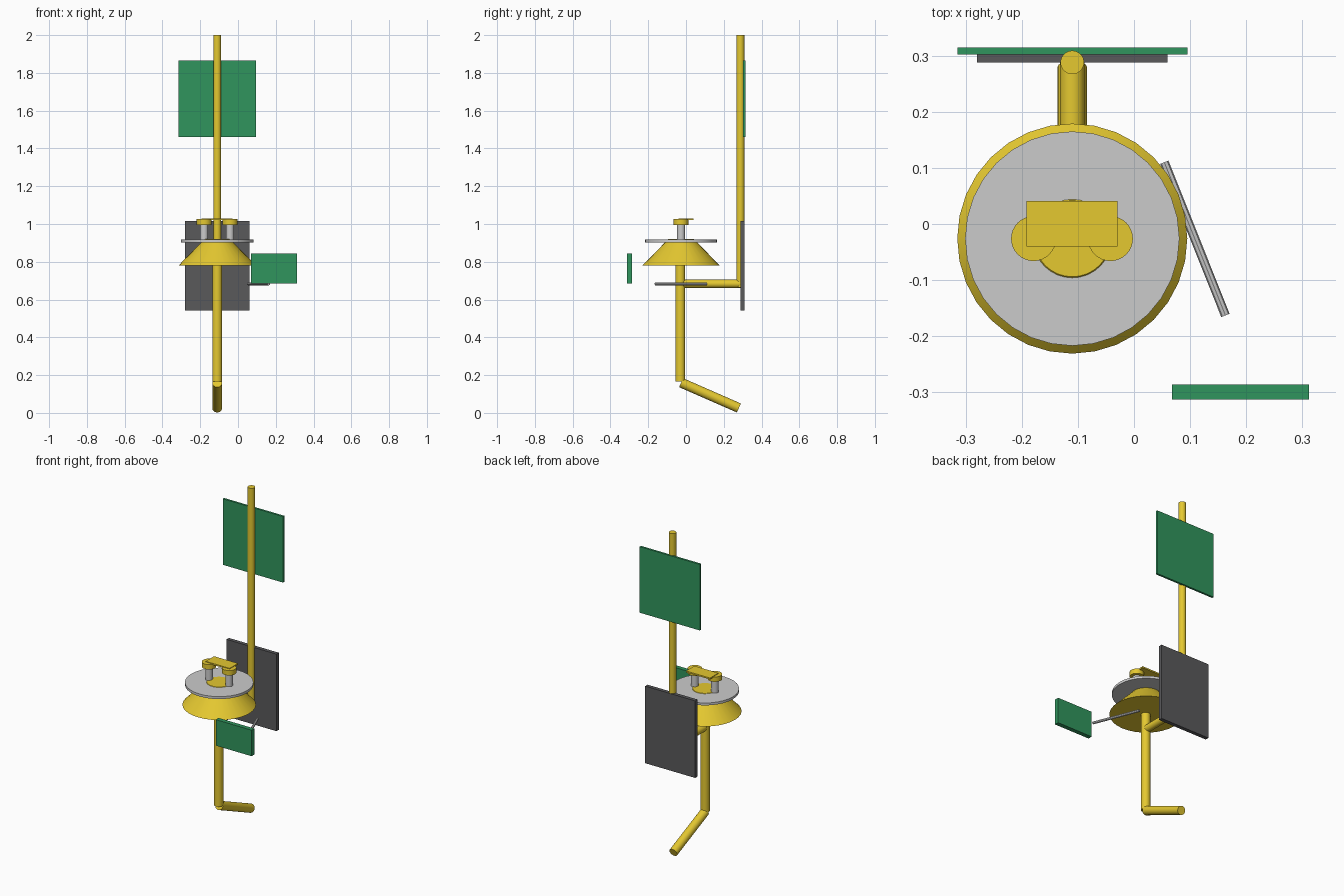
import bpy
from mathutils import Vector

if "Cube" in bpy.data.objects:
    bpy.data.objects.remove(bpy.data.objects["Cube"])


def material(name, color):
    m = bpy.data.materials.new(name)
    m.diffuse_color = (*color, 1)
    m.use_nodes = True
    m.node_tree.nodes["Principled BSDF"].inputs["Base Color"].default_value = m.diffuse_color
    return m


YELLOW = material("yellow", (0.78, 0.58, 0.03))
GREEN = material("green", (0.03, 0.30, 0.11))
DARK = material("dark_grey", (0.10, 0.10, 0.105))


def finish(name, mat):
    ob = bpy.context.object
    ob.name = name
    if mat:
        ob.data.materials.append(mat)
    return ob


def rod(name, a, b, r1, mat=None, r2=None, sides=32):
    """Cylinder or cone running from point a to point b."""
    a, b = Vector(a), Vector(b)
    d = b - a
    bpy.ops.mesh.primitive_cone_add(
        vertices=sides, radius1=r1, radius2=r1 if r2 is None else r2,
        depth=d.length, location=(a + b) / 2,
        rotation=d.to_track_quat('Z', 'Y').to_euler())
    ob = finish(name, mat)
    bpy.ops.object.shade_smooth_by_angle()
    return ob


def box(name, lo, hi, mat=None):
    lo, hi = Vector(lo), Vector(hi)
    bpy.ops.mesh.primitive_cube_add(size=1, location=(lo + hi) / 2)
    bpy.context.object.scale = hi - lo
    return finish(name, mat)


CX, CY, PY = -0.11, -0.026, 0.288  # main axis and rear pole

# Tubular frame
rod("foot_tube", (CX, CY, 0.16), (CX, 0.28, 0.026), 0.026, YELLOW)
rod("lower_post", (CX, CY - 0.004, 0.165), (CX, CY - 0.004, 0.79), 0.026, YELLOW)
rod("rear_arm", (CX, CY, 0.683), (CX, PY, 0.683), 0.022, YELLOW)
rod("rear_pole", (CX, PY, 0.663), (CX, PY, 2.0), 0.021, YELLOW)

# Flared bell with a disc table around its top
rod("bell", (CX, CY, 0.78), (CX, CY, 0.92), 0.205, YELLOW, r2=0.068)
rod("table_disc", (CX, CY, 0.903), (CX, CY, 0.918), 0.191)

# Pair of capped posts joined by a plate
for side, x in (("left", -0.179), ("right", -0.042)):
    rod(side + "_pin", (x, CY, 0.915), (x, CY, 1.0), 0.021)
    rod(side + "_cap", (x, CY, 0.996), (x, CY, 1.026), 0.04, YELLOW)
box("cap_plate", (-0.192, -0.04, 1.021), (-0.029, 0.041, 1.03), YELLOW)

# Flat panels
box("upper_sign", (-0.315, 0.302, 1.46), (0.095, 0.315, 1.866), GREEN)
box("back_panel", (-0.28, 0.288, 0.542), (0.06, 0.311, 1.016), DARK)
box("small_sign", (0.068, -0.313, 0.685), (0.312, -0.286, 0.845), GREEN)

# Thin slanted side bar
rod("side_bar", (0.054, 0.11, 0.683), (0.163, -0.163, 0.683), 0.008, sides=8)
